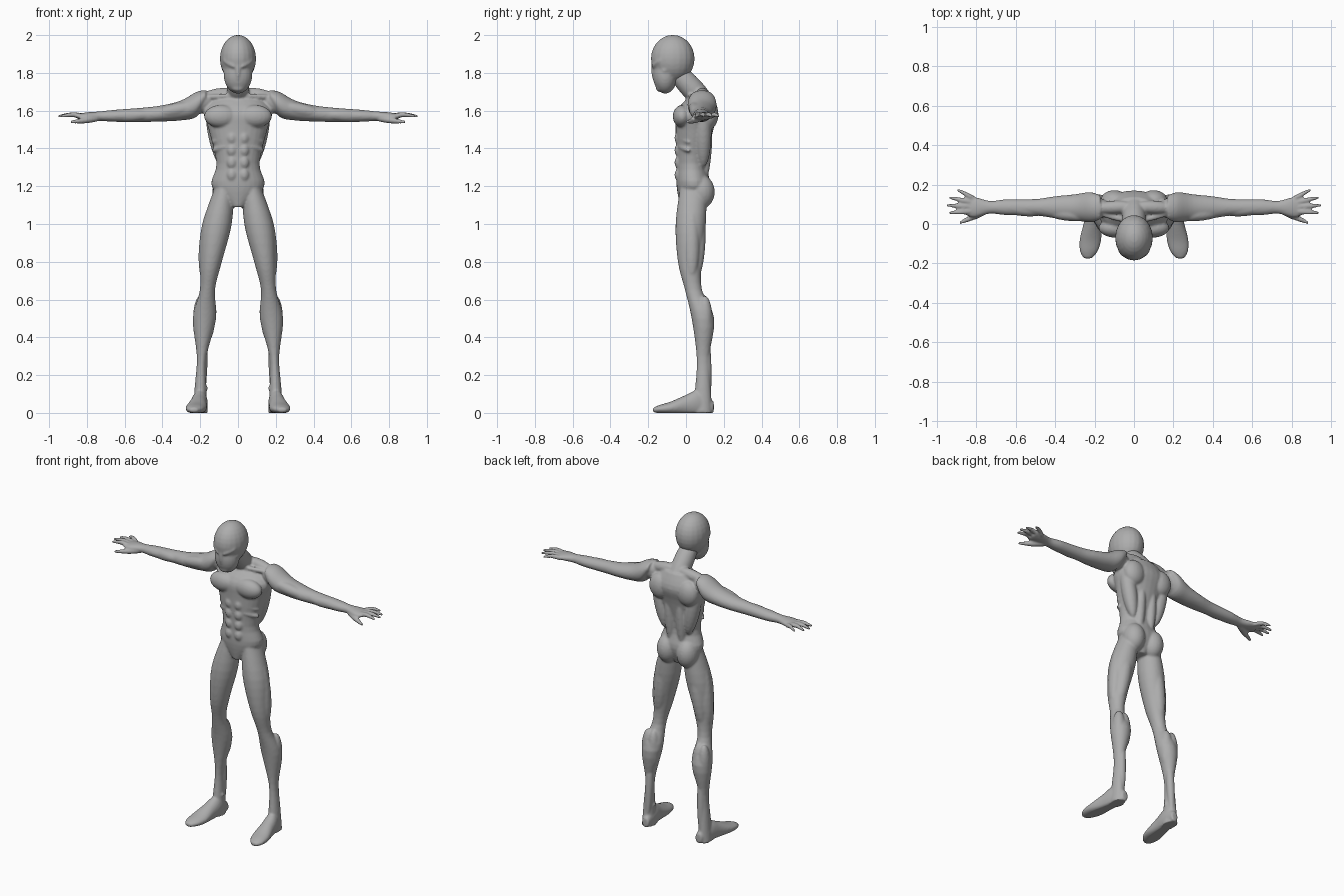
import bpy
import bmesh
from math import cos, sin, tau
from mathutils import Matrix, Quaternion, Vector

default_cube = bpy.data.objects.get("Cube")
if default_cube:
    bpy.data.objects.remove(default_cube, do_unlink=True)

grey = bpy.data.materials.new("plain_grey")
grey.use_nodes = True
grey.diffuse_color = (.42, .42, .42, 1)
shader = next(n for n in grey.node_tree.nodes if n.type == 'BSDF_PRINCIPLED')
shader.inputs["Base Color"].default_value = grey.diffuse_color

SIDES = 28
STEPS = 4


def smooth_path(rings):
    """Resample a list of rings along a Catmull-Rom curve."""
    keys = [Vector(ring) for ring in rings]
    keys = [keys[0]] + keys + [keys[-1]]
    result = []
    for before, start, end, after in zip(keys, keys[1:], keys[2:], keys[3:]):
        leave, arrive = (end - before) / 2, (after - start) / 2
        for step in range(STEPS):
            t = step / STEPS
            ease = t * t * (3 - 2 * t)
            result.append(start.lerp(end, ease)
                          + leave * t * (1 - t) ** 2 - arrive * t * t * (1 - t))
    return result + [keys[-1]]


def loft(bm, axis, rings):
    """Skin ellipses given as (along, centre, centre, radius, radius)."""
    loops = []
    for along, u, v, radius_u, radius_v in smooth_path(rings):
        loop = []
        for i in range(SIDES):
            angle = tau * i / SIDES
            point = [u + radius_u * cos(angle), v + radius_v * sin(angle)]
            point.insert("xyz".index(axis), along)
            point[2] = max(point[2], 0)
            loop.append(bm.verts.new(point))
        loops.append(loop)
    for low, high in zip(loops, loops[1:]):
        for i in range(SIDES):
            bm.faces.new((low[i - 1], low[i], high[i], high[i - 1]))
    bm.faces.new(loops[0])
    bm.faces.new(loops[-1])


def ball(bm, centre, radii, tilt=Quaternion()):
    """Rounded mass with three radii."""
    matrix = Matrix.LocRotScale(Vector(centre), tilt, Vector(radii))
    bmesh.ops.create_uvsphere(bm, u_segments=20, v_segments=14, radius=1, matrix=matrix)


def muscle(bm, start, end, width):
    """Spindle-shaped swelling between two points."""
    start, end = Vector(start), Vector(end)
    span = end - start
    ball(bm, (start + end) / 2, (width, width, span.length / 2),
         span.to_track_quat('Z', 'Y'))


def finish(name, bm, voxel, passes):
    """Mirror the left half and fuse the overlapping forms into one smooth skin."""
    bmesh.ops.recalc_face_normals(bm, faces=bm.faces[:])
    mesh = bpy.data.meshes.new(name)
    bm.to_mesh(mesh)
    bm.free()
    mesh.materials.append(grey)
    obj = bpy.data.objects.new(name, mesh)
    bpy.context.collection.objects.link(obj)
    mirror = obj.modifiers.new("mirror", 'MIRROR')
    mirror.use_mirror_merge = False
    remesh = obj.modifiers.new("fuse", 'REMESH')
    remesh.mode = 'VOXEL'
    remesh.voxel_size = voxel
    remesh.use_smooth_shade = True
    relax = obj.modifiers.new("relax", 'SMOOTH')
    relax.iterations = passes
    bpy.ops.object.select_all(action='DESELECT')
    obj.select_set(True)
    bpy.context.view_layer.objects.active = obj
    for modifier in ("mirror", "fuse", "relax"):
        bpy.ops.object.modifier_apply(modifier=modifier)
    bpy.ops.object.shade_smooth()


# Head: skull, narrow face, brow, nose, cheek and chin
head = bmesh.new()
ball(head, (0, -.07, 1.875), (.096, .116, .126))
ball(head, (0, -.11, 1.79), (.076, .066, .1))
muscle(head, (.015, -.18, 1.83), (.08, -.13, 1.87), .014)
muscle(head, (0, -.17, 1.88), (0, -.17, 1.76), .014)
muscle(head, (.01, -.16, 1.79), (.08, -.1, 1.82), .02)
ball(head, (0, -.14, 1.72), (.035, .02, .02))
finish("head", head, .006, 8)

# Landmarks on the left half, and offsets from them
hip = Vector((.1, .03, 1.1))
knee = Vector((.16, .03, .7))
calf = Vector((.18, .1, .5))
heel = Vector((.19, .12, .05))
shoulder = Vector((.2, .08, 1.63))
elbow = Vector((.45, .08, 1.58))
wrist = Vector((.7, .09, 1.57))
out = Vector((.04, 0, 0))
front = Vector((0, -.04, 0))
up = Vector((0, 0, .04))

# Torso and neck
body = bmesh.new()
loft(body, 'z', [(1.09, 0, .03, .04, .06), (1.2, 0, .04, .14, .09),
                 (1.32, 0, .03, .114, .08), (1.5, 0, .045, .155, .1),
                 (1.6, 0, .06, .18, .11), (1.69, 0, .085, .1, .05)])
muscle(body, (0, .16, 1.58), (0, -.1, 1.86), .06)

# Chest, collar bone and shoulder slope
ball(body, (.09, -.02, 1.57), (.09, .05, .06))
muscle(body, (.01, .01, 1.68), shoulder + up + front / 2, .014)
muscle(body, (0, .09, 1.7), shoulder + up, .034)

# Belly and ribs
for row in range(4):
    ball(body, (.032, -.035, 1.26 + row * .065), (.028, .026, .036))
for row in range(3):
    rib = Vector((.1, -.02, 1.4 + row * .045))
    muscle(body, rib - out + front / 2 + up / 3, rib + out - front - up / 3, .014)

# Shoulder blade, flank, spine muscle and seat
ball(body, (.1, .12, 1.58), (.07, .052, .08))
muscle(body, (.08, .09, 1.3), (.15, .09, 1.66), .045)
muscle(body, (.04, .09, 1.2), (.04, .12, 1.55), .03)
ball(body, (.07, .08, 1.17), (.066, .072, .09))

# Legs spread downwards in a gentle bow
loft(body, 'z', [(z, .2 - .09 * z * z, y, width, depth) for z, y, width, depth in (
    (1.2, .04, .05, .07), (1, .025, .077, .08), (.8, .02, .057, .063),
    (.65, .04, .04, .045), (.5, .09, .062, .06), (.3, .09, .026, .034),
    (.15, .09, .03, .04), (0, .085, .04, .055))])
muscle(body, hip + front, knee + front / 2, .048)
muscle(body, hip + out, knee + out / 2, .045)
muscle(body, hip - front, knee - front / 2, .043)
muscle(body, hip - out / 2, knee - out / 2, .04)
ball(body, knee + front / 2, (.028, .025, .045))
for shift in (out / 2, -out / 2):
    ball(body, calf + shift, (.038, .04, .12))
muscle(body, calf, heel, .024)
ball(body, (.195, .085, .13), (.036, .02, .02))

# Feet turned slightly outwards
loft(body, 'y', [(y, .21 - .14 * y, z, width, height) for y, z, width, height in (
    (-.175, .015, .02, .012), (-.14, .02, .045, .022), (-.08, .026, .055, .034),
    (0, .04, .046, .055), (.07, .05, .04, .07), (.147, .03, .022, .03))])

# Arms level out towards the palms
loft(body, 'x', [(x, .085, 1.565 + .0033 / x ** 2, depth, height) for x, depth, height in (
    (.17, .06, .03), (.22, .077, .066), (.3, .066, .053), (.4, .056, .043),
    (.5, .042, .038), (.65, .04, .032), (.73, .032, .025), (.8, .05, .021),
    (.85, .045, .013))])
muscle(body, shoulder - out * 2 + up, shoulder + out * 2 - up / 2, .055)
muscle(body, shoulder + front, elbow + front / 2, .035)
muscle(body, shoulder - front, elbow - front / 2, .03)
muscle(body, elbow + front / 2, wrist, .034)

# Fanned fingers and thumb
for finger in range(4):
    spread = finger - 1.5
    root = Vector((.81, .097 + .021 * spread, 1.568))
    tip = Vector((.95 - .014 * (spread ** 2 + spread), .115 + .039 * spread, 1.57))
    middle = (root + tip + up / 2) / 2
    loft(body, 'x', [(*root, .013, .014), (*middle, .013, .013), (*tip, .007, .007)])
loft(body, 'x', [(.74, .075, 1.56, .02, .016), (.8, .045, 1.55, .02, .017),
                 (.885, .006, 1.54, .008, .008)])
finish("body", body, .0065, 5)
